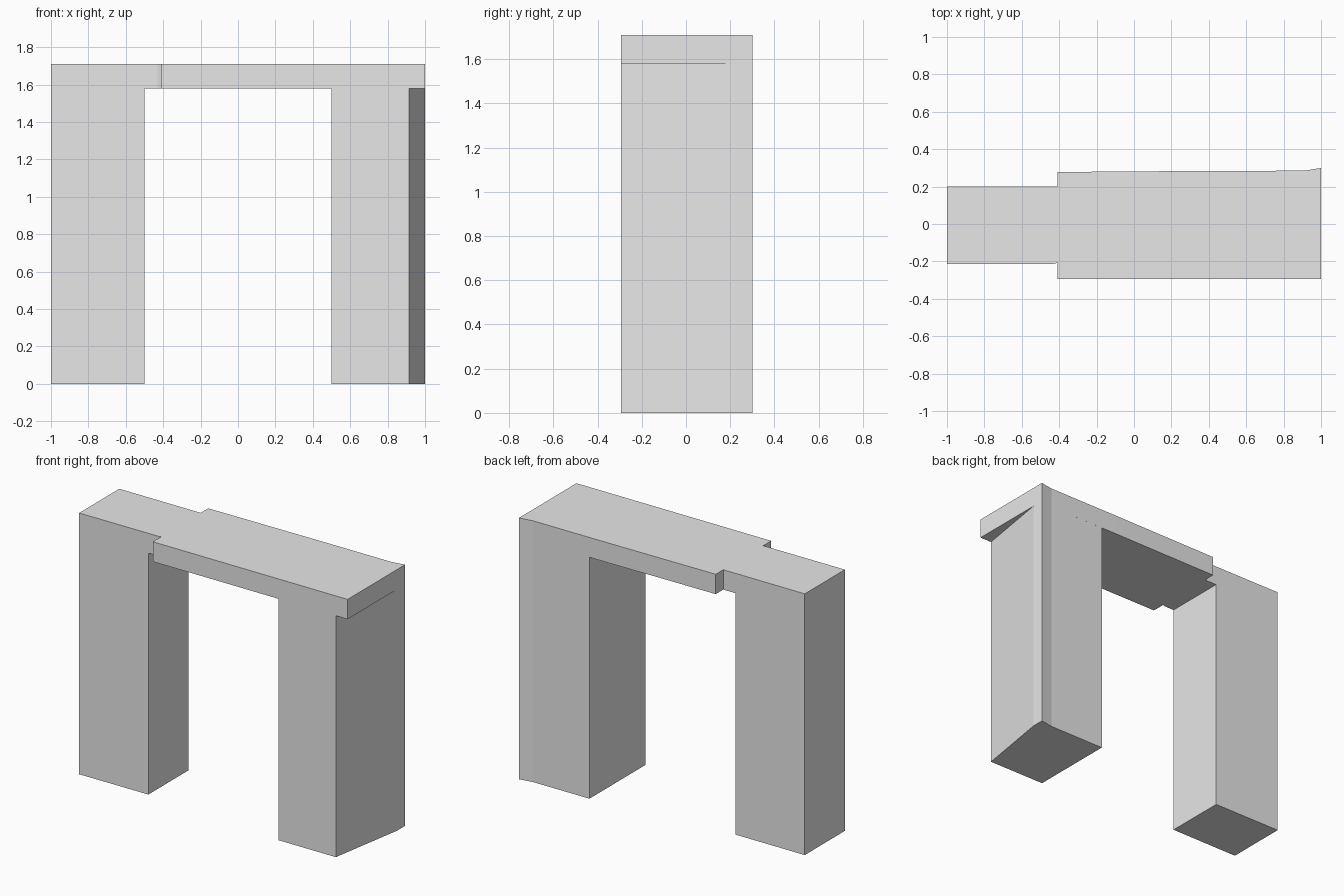
import bpy
import bmesh

cube = bpy.data.objects.get("Cube")
if cube:
    bpy.data.objects.remove(cube, do_unlink=True)

# Single plain grey
grey = bpy.data.materials.new("plain_grey")
grey.use_nodes = True
colour = (0.8, 0.8, 0.8, 1)
grey.diffuse_color = colour
grey.node_tree.nodes["Principled BSDF"].inputs["Base Color"].default_value = colour


def prism(name, outline, bottom, top):
    """Extrude a plan outline (counter-clockwise) between two heights."""
    bm = bmesh.new()
    base = bm.faces.new([bm.verts.new((x, y, bottom)) for x, y in outline])
    extruded = bmesh.ops.extrude_face_region(bm, geom=[base], use_keep_orig=True)
    for v in extruded["geom"]:
        if isinstance(v, bmesh.types.BMVert):
            v.co.z = top
    bmesh.ops.recalc_face_normals(bm, faces=bm.faces[:])
    mesh = bpy.data.meshes.new(name)
    bm.to_mesh(mesh)
    bm.free()
    mesh.materials.append(grey)
    obj = bpy.data.objects.new(name, mesh)
    bpy.context.collection.objects.link(obj)
    return obj


HEIGHT = 1.71
LINTEL = 1.58
FRONT = -0.295
STEP = -0.41

# Narrow leg on the right-hand side of the opening
prism("right_leg", [(-1, -0.215), (-0.5, -0.213), (-0.5, 0.2), (-1, 0.2)], 0, LINTEL)

# Wide leg with a tapering outer wall and a flared back corner
prism("left_leg", [(0.5, FRONT), (0.915, FRONT), (1, 0.22), (1, 0.3),
                   (0.91, 0.285), (0.5, 0.284)], 0, LINTEL)

# Lintel slab, stepped in over the narrow leg
prism("lintel", [(-1, -0.215), (-0.43, -0.213), (STEP, -0.208), (STEP, FRONT),
                 (1, FRONT), (1, 0.3), (0.91, 0.285), (0.4, 0.284),
                 (STEP, 0.278), (STEP, 0.2), (-1, 0.2)], LINTEL, HEIGHT)
